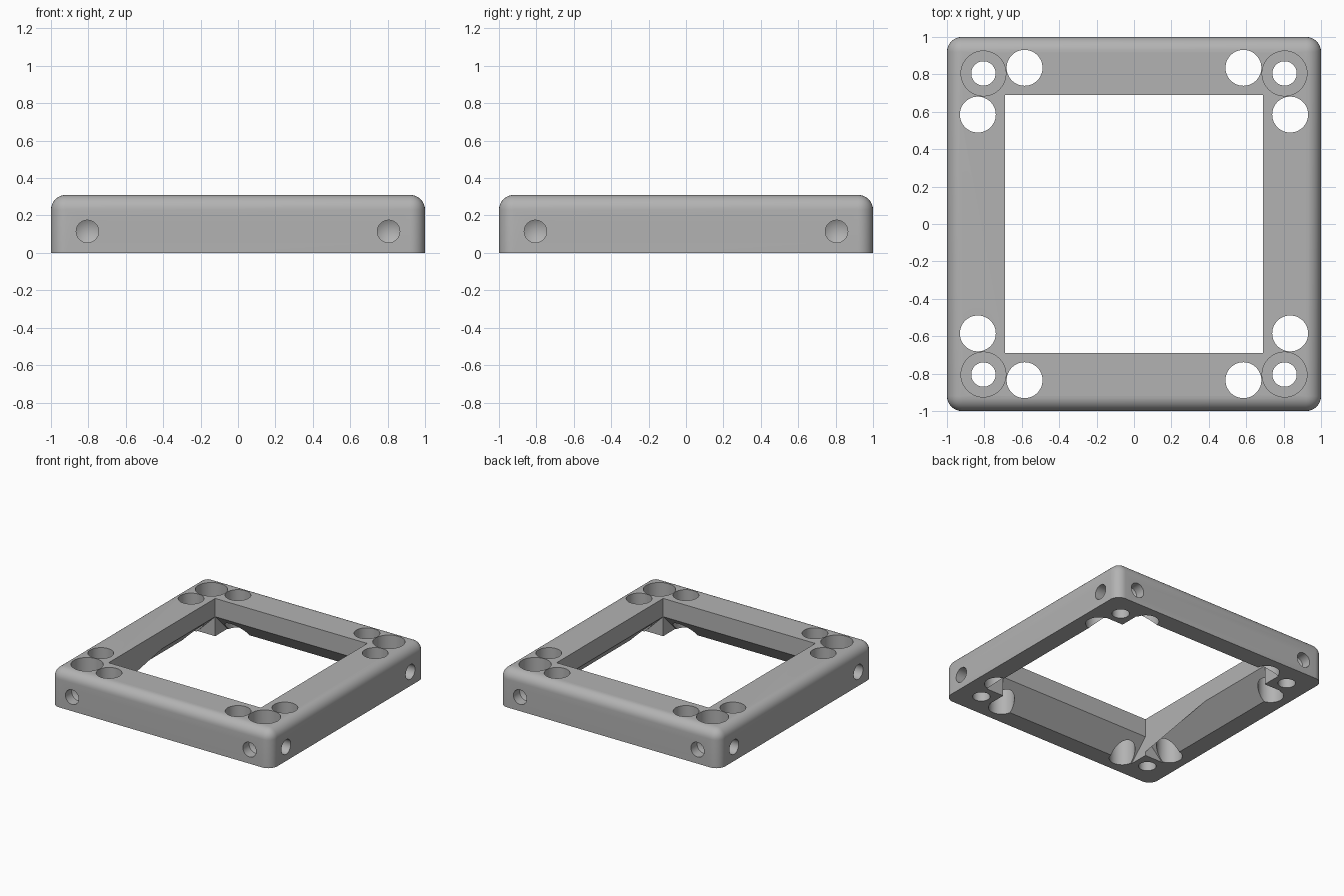
import bpy, bmesh, math
from mathutils import Matrix, Vector

if "Cube" in bpy.data.objects:
    bpy.data.objects.remove(bpy.data.objects["Cube"], do_unlink=True)

HEIGHT = 0.31    # frame height
INNER = 0.69     # half width of the opening
FLARE = 0.85     # half width of the opening at the bottom
LIP = 0.16       # where the straight lip starts
POST = 0.805     # screw and side hole position
ROUND = 0.08     # outer edge radius

grey = bpy.data.materials.new("plain grey")
grey.use_nodes = True
grey.diffuse_color = (0.45, 0.45, 0.45, 1)
grey.node_tree.nodes["Principled BSDF"].inputs["Base Color"].default_value = (0.45, 0.45, 0.45, 1)


def make(name, bm):
    bmesh.ops.recalc_face_normals(bm, faces=bm.faces)
    mesh = bpy.data.meshes.new(name)
    bm.to_mesh(mesh)
    bm.free()
    mesh.materials.append(grey)
    obj = bpy.data.objects.new(name, mesh)
    bpy.context.collection.objects.link(obj)
    return obj


def box(bm, half, z0, z1):
    size = Matrix.Diagonal((2 * half, 2 * half, z1 - z0, 1))
    bmesh.ops.create_cube(bm, size=1, matrix=Matrix.Translation((0, 0, (z0 + z1) / 2)) @ size)


def lathe(bm, profile, place, steps=48):
    """Spin a radius and height profile, closed on its axis."""
    verts = [bm.verts.new(place @ Vector((r, 0, h))) for r, h in profile]
    edges = [bm.edges.new(pair) for pair in zip(verts, verts[1:])]
    axis = place.to_3x3() @ Vector((0, 0, 1))
    bmesh.ops.spin(bm, geom=verts + edges, cent=place.translation, axis=axis,
                   angle=2 * math.pi, steps=steps, use_merge=True)
    bmesh.ops.remove_doubles(bm, verts=bm.verts, dist=1e-5)


def cut(target, name, bm):
    cutter = make(name, bm)
    cutter.hide_render = True
    mod = target.modifiers.new(name, 'BOOLEAN')
    mod.operation, mod.solver, mod.object = 'DIFFERENCE', 'EXACT', cutter
    bpy.context.view_layer.objects.active = target
    bpy.ops.object.modifier_apply(modifier=name)
    bpy.data.objects.remove(cutter, do_unlink=True)


# Outer block with rounded top and upright edges
bm = bmesh.new()
box(bm, 1, 0, HEIGHT)
edges = [e for e in bm.edges if max(v.co.z for v in e.verts) > 0.1]
bmesh.ops.bevel(bm, geom=edges, offset=ROUND, segments=8, profile=0.5, affect='EDGES')
frame = make("frame", bm)

# Square opening
bm = bmesh.new()
box(bm, INNER, -0.1, HEIGHT + 0.1)
cut(frame, "opening", bm)

# Sloped undercut along each side, leaving the corner posts
slope = (FLARE - INNER) / LIP
wide = FLARE + 0.1 * slope
for turn in (0, math.pi / 2):
    bm = bmesh.new()
    outline = [(-wide, -0.1), (wide, -0.1), (INNER, LIP), (-INNER, LIP)]
    face = bm.faces.new([bm.verts.new((x, -INNER, z)) for x, z in outline])
    new = bmesh.ops.extrude_face_region(bm, geom=[face])["geom"]
    bmesh.ops.translate(bm, verts=[v for v in new if isinstance(v, bmesh.types.BMVert)],
                        vec=(0, 2 * INNER, 0))
    bmesh.ops.rotate(bm, verts=bm.verts, matrix=Matrix.Rotation(turn, 3, 'Z'))
    cut(frame, "undercut", bm)

# Holes repeated at every corner
screw = [(0, -0.1), (0.065, -0.1), (0.065, 0.18), (0.12, 0.18), (0.12, 0.5), (0, 0.5)]
through = [(0, -0.1), (0.096, -0.1), (0.096, 0.5), (0, 0.5)]
drill = [(0, -0.115), (0.06, -0.08), (0.06, 0.1), (0, 0.1)]
for sx in (-1, 1):
    for sy in (-1, 1):
        corner = Matrix.Diagonal((sx, sy, 1)).to_3x3()
        for name, profile, spot in (("screw_hole", screw, (POST, POST, 0)),
                                    ("side_bore", through, (0.835, 0.585, 0)),
                                    ("end_bore", through, (0.585, 0.835, 0))):
            bm = bmesh.new()
            lathe(bm, profile, Matrix.Translation(corner @ Vector(spot)))
            cut(frame, name, bm)
        for spot, out in (((1, POST, 0.115), (sx, 0, 0)), ((POST, 1, 0.115), (0, sy, 0))):
            bm = bmesh.new()
            aim = Vector(out).to_track_quat('Z', 'Y').to_matrix().to_4x4()
            lathe(bm, drill, Matrix.Translation(corner @ Vector(spot)) @ aim)
            cut(frame, "drilled_hole", bm)

# Smooth shading with sharp edges kept
bpy.ops.object.select_all(action='DESELECT')
frame.select_set(True)
bpy.context.view_layer.objects.active = frame
bpy.ops.object.shade_smooth_by_angle(angle=math.radians(30))
